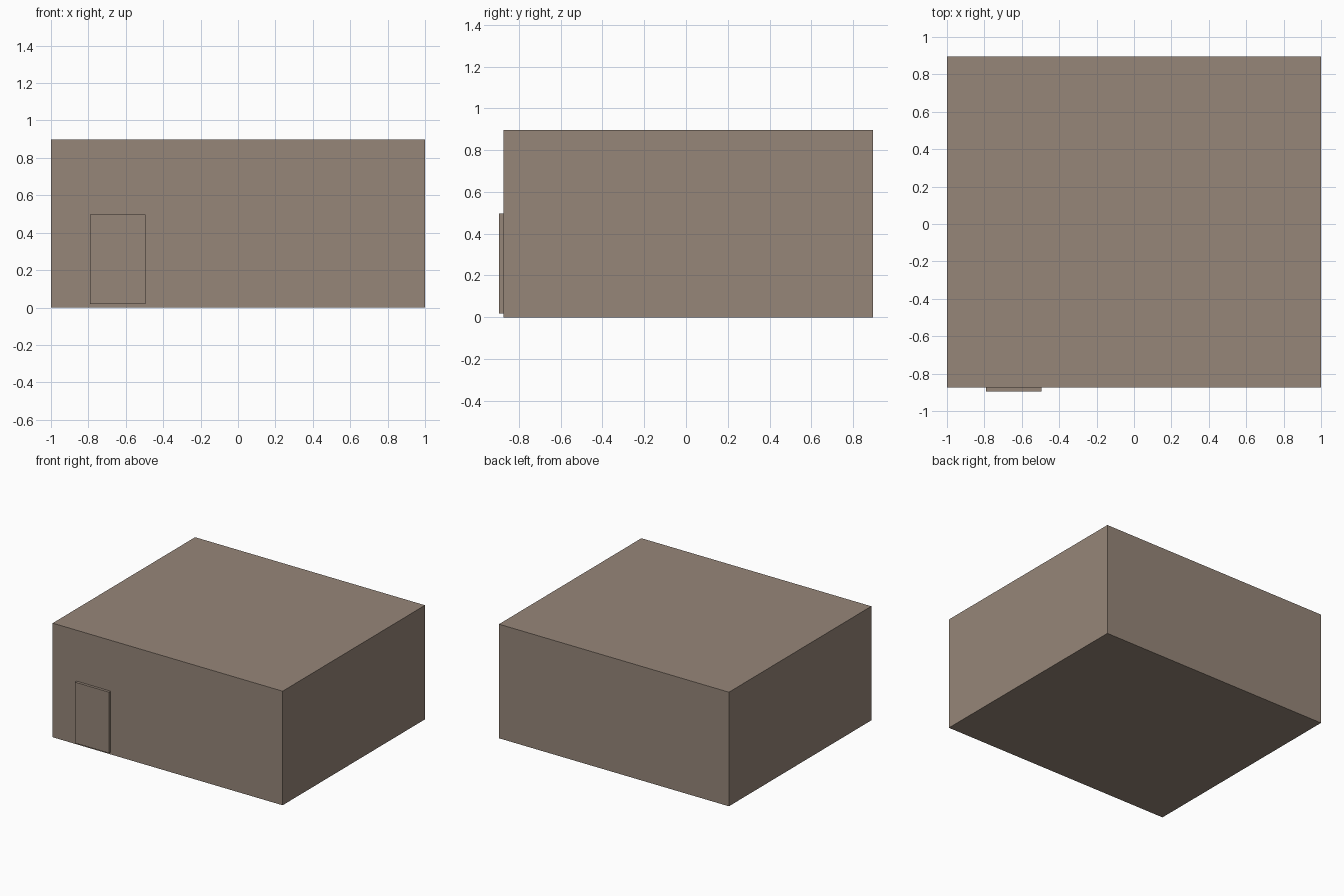
import bpy

if "Cube" in bpy.data.objects:
    bpy.data.objects.remove(bpy.data.objects["Cube"])

# One flat colour for the whole building
wall = bpy.data.materials.new("warm_grey_brown")
wall.diffuse_color = (0.305, 0.238, 0.190, 1.0)
wall.use_nodes = True
wall.node_tree.nodes["Principled BSDF"].inputs["Base Color"].default_value = wall.diffuse_color


def box(name, lo, hi):
    """Axis-aligned box between two corners."""
    centre = [(a + b) / 2 for a, b in zip(lo, hi)]
    size = [b - a for a, b in zip(lo, hi)]
    bpy.ops.mesh.primitive_cube_add(size=1, location=centre)
    obj = bpy.context.object
    obj.name = name
    obj.scale = size
    bpy.ops.object.transform_apply(location=False, rotation=False, scale=True)
    obj.data.materials.append(wall)
    return obj


# Main block
box("building_body", (-1.0, -0.874, 0.0), (1.0, 0.895, 0.897))

# Door slab standing slightly proud of the front wall
box("door", (-0.792, -0.895, 0.018), (-0.495, -0.874, 0.497))
